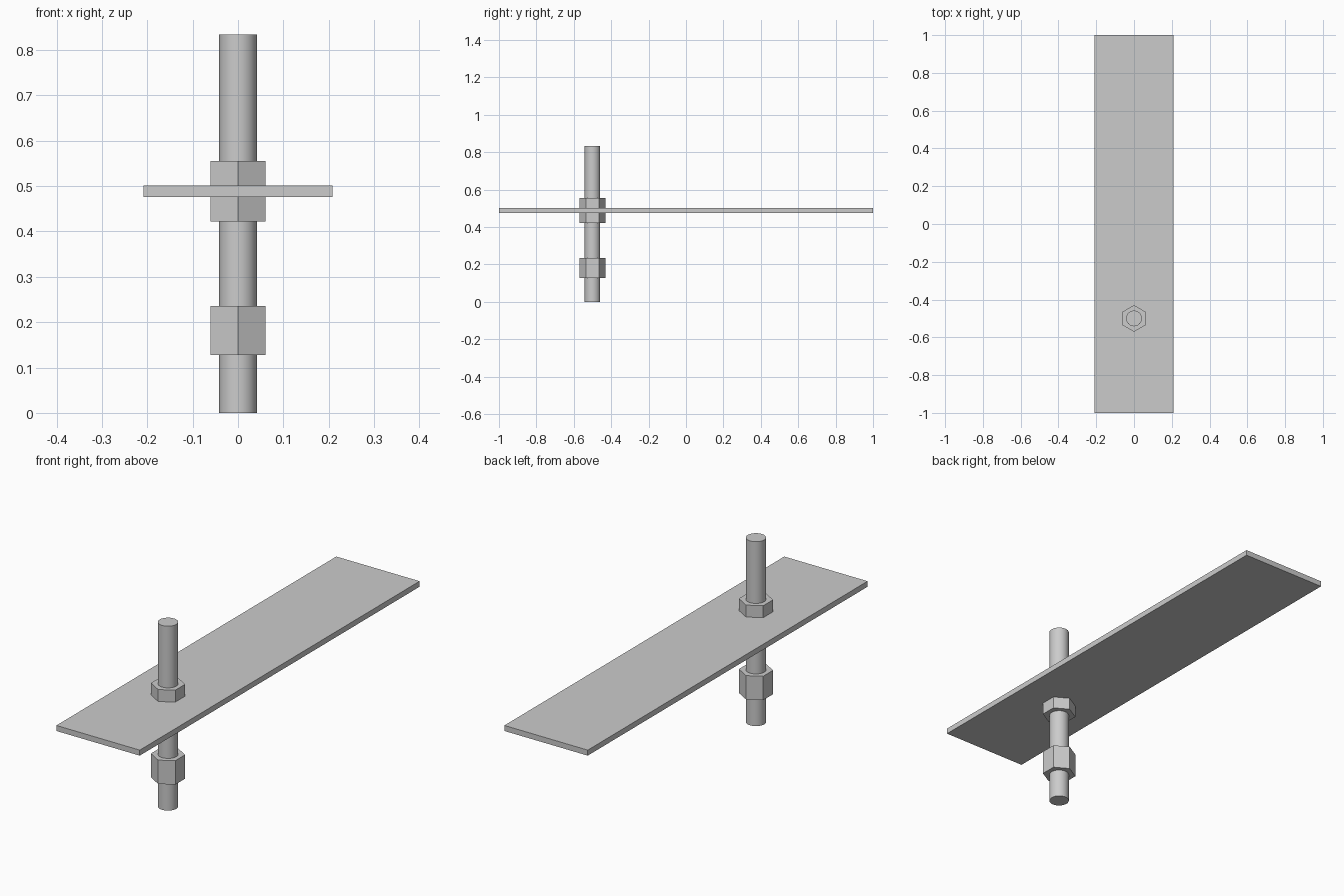
import bpy
import math

if "Cube" in bpy.data.objects:
    bpy.data.objects.remove(bpy.data.objects["Cube"])

ROD_Y = -0.5


def prism(name, sides, radius, z0, z1):
    """Upright prism on the rod axis; the first corner points to +y."""
    bpy.ops.mesh.primitive_cylinder_add(
        vertices=sides, radius=radius, depth=z1 - z0,
        location=(0, ROD_Y, (z0 + z1) / 2))
    ob = bpy.context.object
    ob.name = name
    return ob


# Flat strap plate
bpy.ops.mesh.primitive_cube_add(size=1, location=(0, 0, 0.4885))
plate = bpy.context.object
plate.name = "plate"
plate.scale = (0.417, 2.0, 0.025)
bpy.ops.object.transform_apply(location=False, rotation=False, scale=True)

# Round rod through the plate
prism("rod", 48, 0.0415, 0.0, 0.834)
bpy.ops.object.shade_smooth_by_angle(angle=math.radians(30))

# Hex nuts clamping the plate and the long coupling nut below
HEX_R = 0.061 / math.cos(math.radians(30))
for name, z0, z1 in (("upper_nut", 0.501, 0.555),
                     ("lower_nut", 0.422, 0.476),
                     ("coupling_nut", 0.128, 0.236)):
    prism(name, 6, HEX_R, z0, z1)
